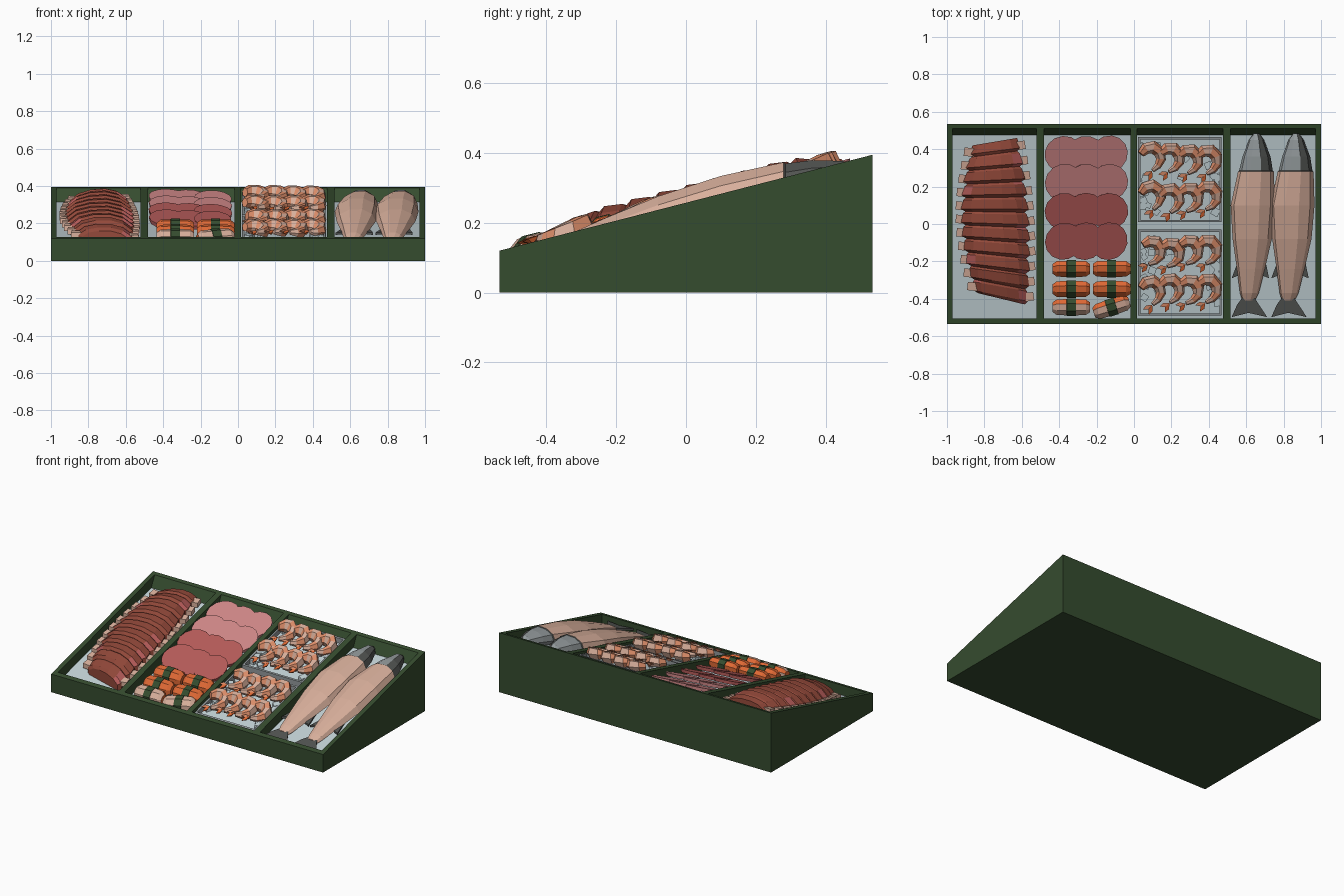
import bpy, bmesh, math, random
from mathutils import Vector, Matrix

if "Cube" in bpy.data.objects:
    bpy.data.objects.remove(bpy.data.objects["Cube"])
random.seed(4)

COLS = {
    "dark green": (0.036, 0.072, 0.028), "ice": (0.55, 0.65, 0.68),
    "rib red": (0.29, 0.066, 0.042), "ham pink": (0.62, 0.24, 0.24),
    "ham red": (0.46, 0.105, 0.10), "pale flesh": (0.69, 0.43, 0.33),
    "roll orange": (0.74, 0.14, 0.035), "prawn orange": (0.75, 0.28, 0.15),
    "silver grey": (0.29, 0.32, 0.33), "fin grey": (0.085, 0.09, 0.085)}
MATS = []
for n, c in COLS.items():
    m = bpy.data.materials.new(n)
    m.diffuse_color = (*c, 1)
    m.use_nodes = True
    m.node_tree.nodes["Principled BSDF"].inputs["Base Color"].default_value = m.diffuse_color
    MATS.append(m)
GREEN, ICE, RIB, PINK, RED, PALE, ORANGE, PRAWN, SILVER, FIN = range(10)
FLOOR = -0.065


def rim(y):
    """Height of the sloping top of the case."""
    return 0.2575 + 0.257 * y


def finish(name, bm, shear=True):
    """Everything is laid out flat (z = height over the rim), then sheared on to the slope."""
    bm.normal_update()
    bmesh.ops.recalc_face_normals(bm, faces=bm.faces)
    if shear:
        for v in bm.verts:
            v.co.z += rim(v.co.y)
    me = bpy.data.meshes.new(name)
    bm.to_mesh(me)
    bm.free()
    for m in MATS:
        me.materials.append(m)
    ob = bpy.data.objects.new(name, me)
    bpy.context.collection.objects.link(ob)
    return ob


def box(bm, loc, size, mat, rot=0, axis='Z'):
    M = Matrix.Translation(loc) @ Matrix.Rotation(rot, 4, axis) @ Matrix.Diagonal((*size, 1))
    r = bmesh.ops.create_cube(bm, size=1, matrix=M)
    for f in {f for v in r["verts"] for f in v.link_faces}:
        f.material_index = mat


def loft(bm, rings, rule):
    """Skin a list of rings; rule(segment, side) gives the colour."""
    vs = [[bm.verts.new(p) for p in r] for r in rings]
    k = len(rings[0])
    for i in range(len(vs) - 1):
        for j in range(k):
            q = (j + 1) % k
            f = bm.faces.new((vs[i][j], vs[i][q], vs[i + 1][q], vs[i + 1][j]))
            f.material_index = rule(i, j)
    bm.faces.new(vs[0]).material_index = rule(0, 0)
    bm.faces.new(vs[-1]).material_index = rule(len(vs) - 2, 0)


def plate(bm, pts, h0, h1, mat):
    """Thin flat outline."""
    lo = [bm.verts.new((x, y, h0)) for x, y in pts]
    hi = [bm.verts.new((x, y, h1)) for x, y in pts]
    fs = [bm.faces.new(lo), bm.faces.new(hi)]
    for i in range(len(pts)):
        j = (i + 1) % len(pts)
        fs.append(bm.faces.new((lo[i], lo[j], hi[j], hi[i])))
    for f in fs:
        f.material_index = mat


# --- wedge case with four sunken bays floored with ice
bm = bmesh.new()
xs = [-1, -.97, -.52, -.48, -.02, .015, .475, .515, .97, 1]
ys = [-.535, -.505, .51, .535]
P = lambda x, y, h=0: bm.verts.new((x, y, rim(y) + h))
B = lambda x, y: bm.verts.new((x, y, 0))
for i in range(9):
    for j in range(3):
        a, b, c, d = xs[i], xs[i + 1], ys[j], ys[j + 1]
        top = [P(a, c), P(b, c), P(b, d), P(a, d)]
        if j == 1 and i % 2:
            e = .475
            low = [P(a, c, FLOOR), P(b, c, FLOOR), P(b, e, FLOOR), P(a, e, FLOOR)]
            for k in range(4):
                n = (k + 1) % 4
                bm.faces.new((top[k], top[n], low[n], low[k]))
            bm.faces.new(low).material_index = ICE
        else:
            bm.faces.new(top)
y0, y1 = ys[0], ys[-1]
corners = [(-1, y0), (1, y0), (1, y1), (-1, y1)]
for k in range(4):
    p, q = corners[k], corners[(k + 1) % 4]
    bm.faces.new((B(*p), B(*q), P(*q), P(*p)))
bm.faces.new([B(*p) for p in reversed(corners)])
bmesh.ops.remove_doubles(bm, verts=bm.verts, dist=1e-5)
finish("display_case", bm, shear=False)

# --- rack of ribs: domed sections, stepped at every rib, with bone ends
bm = bmesh.new()
bones = bmesh.new()
rings = []
N = 11


def rib_frame(t):
    """Left x, right x, left y, right y along the rack (t = 0 front)."""
    bulge = math.sin(math.pi * (0.12 + 0.76 * t))
    return (-.83 - .10 * bulge + .02 * (1 - t), -.59 + .05 * bulge - .05 * t,
            -.37 + .79 * t, -.43 + .89 * t)


for i in range(N):
    for dt, s in ((0.0, .9), (.2, 1.03), (.85, .97)):
        t = (i + dt) / (N - 1 + .85)
        xl, xr, yl, yr = rib_frame(t)
        end = .7 + .3 * min(1, 6 * t, 6 * (1 - t))
        ring = []
        for k, hh in enumerate((0, .05, .088, .108, .112, .095, .058, 0)):
            u = (0, 0, .14, .36, .62, .84, 1, 1)[k]
            uu = .5 + (u - .5) * s
            ring.append((xl + (xr - xl) * uu, yl + (yr - yl) * u, FLOOR + hh * s * end))
        rings.append(ring)
    t = (i + .5) / N
    xl, xr, yl, yr = rib_frame(t)
    box(bones, (xl - .003, yl, -.03), (.06, .045, .03), PALE, -.1)
    box(bones, (xr + .003, yr, -.03), (.06, .045, .03), PALE, .15)
patch = {(i, j): RED for i in range(33) for j in (1, 5) if random.random() < .22}
loft(bm, rings, lambda i, j: patch.get((i, j), RIB))
finish("rib_rack", bm)
finish("rib_bones", bones)

# --- overlapping ham slices, each leaning on the row behind
for row, y in enumerate((.375, .225, .07, -.09)):
    bm = bmesh.new()
    for c, x in enumerate((-.375, -.26, -.135)):
        M = (Matrix.Translation((x, y, -.022 + .003 * row - .004 * c)) @ Matrix.Rotation(.17, 4, 'X')
             @ Matrix.Rotation(.06, 4, 'Y') @ Matrix.Rotation(random.random(), 4, 'Z')
             @ Matrix.Diagonal((1, .95, 1, 1)))
        bmesh.ops.create_cone(bm, cap_ends=True, segments=14, radius1=.1, radius2=.104,
                              depth=.022, matrix=M)
    for f in bm.faces:
        f.material_index = PINK if row < 2 else RED
    finish(f"ham_slices_{row + 1}", bm)

# --- rice rolls: pale base, orange topping, green band
bm = bmesh.new()
for row, y in enumerate((-.24, -.348, -.445)):
    for x in (-.335, -.12):
        tilt = .3 if row == 2 and x > -.2 else 0
        R = Matrix.Translation((x, y, -.02)) @ Matrix.Rotation(tilt, 4, 'Z')
        rings = []
        for u, s in ((-.1, .6), (-.078, .95), (-.025, 1), (-.024, 1.07), (.024, 1.07),
                     (.025, 1), (.078, .95), (.1, .6)):
            rings.append([R @ Vector((u, .047 * s * math.cos(a), .045 * s * math.sin(a)))
                          for a in [math.pi * (k + .5) / 4 for k in range(8)]])

        def rule(i, j, row=row):
            if i in (2, 3, 4):
                return GREEN
            if row == 2:
                return ORANGE if j == 0 else PALE
            return ORANGE if j in (7, 0, 1, 2, 3) else PALE
        loft(bm, rings, rule)
finish("rice_rolls", bm)

# --- two prawn trays with ice cubes and curled prawns
PATH = [(-.058, .03, .020), (-.03, .055, .031), (.012, .058, .035), (.042, .028, .033),
        (.046, -.012, .027), (.024, -.045, .019), (-.008, -.066, .011)]
for n, (ya, yb) in enumerate(((-.49, -.03), (.01, .465))):
    tray, ice, prawns = bmesh.new(), bmesh.new(), bmesh.new()
    xa, xb, ym = .022, .468, (ya + yb) / 2
    box(tray, (.245, ym, -.052), (xb - xa, yb - ya, .012), ICE)
    for x in (xa + .006, xb - .006):
        box(tray, (x, ym, -.035), (.012, yb - ya, .045), SILVER)
    for y in (ya + .006, yb - .006):
        box(tray, (.245, y, -.035), (xb - xa, .012, .045), SILVER)
    for k in range(30):
        x, y = random.uniform(.05, .44), random.uniform(ya + .04, yb - .04)
        if k % 3:
            x = random.choice((.055, .435)) + random.uniform(-.012, .012)
        s = random.uniform(.028, .042)
        box(ice, (x, y, -.035), (s, s, s), ICE, random.random() * 3, random.choice(((0, 0, 1), (1, 1, 1), (.3, 0, 1))) and 'Z')
    for r in range(2):
        for c in range(4):
            ox, oy = .098 + .1 * c, ym + (.105 if r else -.1) + random.uniform(-.01, .01)
            R = (Matrix.Translation((ox, oy, .003)) @ Matrix.Rotation(random.uniform(-.25, .2), 4, 'Z')
                 @ Matrix.Rotation(.15, 4, 'Y'))
            rings = []
            for i, (px, py, rad) in enumerate(PATH):
                a, b = PATH[max(i - 1, 0)], PATH[min(i + 1, 6)]
                d = Vector((b[0] - a[0], b[1] - a[1], 0)).normalized()
                side = Vector((-d.y, d.x, 0))
                rings.append([R @ (Vector((px, py, 0)) + side * rad * math.cos(t)
                                   + Vector((0, 0, rad * 1.25 * math.sin(t))))
                              for t in [math.tau * k / 6 for k in range(6)]])
            loft(prawns, rings, lambda i, j: PALE if i % 2 else PRAWN)
            # tail fan
            for ang in (-.35, .45):
                T = R @ Matrix.Translation((-.012, -.068, 0)) @ Matrix.Rotation(ang - .9, 4, 'Z')
                vs = [prawns.verts.new(T @ Vector(p)) for p in
                      ((0, 0, .01), (.012, -.03, .008), (0, -.055, 0), (-.012, -.03, .008), (0, -.02, -.012))]
                for q in ((0, 1, 2, 3), (0, 4, 1), (1, 4, 2), (2, 4, 3), (3, 4, 0)):
                    prawns.faces.new([vs[k] for k in q]).material_index = ORANGE if ang > 0 else PRAWN
    finish(f"prawn_tray_{n + 1}", tray)
    finish(f"ice_cubes_{n + 1}", ice)
    finish(f"prawns_{n + 1}", prawns)

# --- two whole fish: (y, centre x, half width, top height)
SECT = [(.485, .655, .014, .035), (.45, .655, .04, .065), (.36, .655, .075, .09),
        (.285, .652, .09, .1), (.28, .652, .096, .105), (.1, .635, .118, .112),
        (-.08, .632, .105, .1), (-.24, .625, .075, .075), (-.37, .617, .05, .05),
        (-.41, .612, .034, .035)]
for n, dx in enumerate((0, .212)):
    bm = bmesh.new()
    rings = []
    for y, cx, w, h in SECT:
        rings.append([(cx + dx + w * u, y, FLOOR + .004 + h * v) for u, v in
                      ((-.6, 0), (-1, .35), (-.85, .72), (-.35, .97), (.3, 1), (.8, .75), (1, .35), (.6, 0))])
    loft(bm, rings, lambda i, j: PALE if i > 3 else (FIN if j in (4, 5, 6) or i == 3 else SILVER))
    finish(f"fish_{n + 1}", bm)
    # fins
    bm = bmesh.new()
    X = .612 + dx
    plate(bm, [(X - .03, -.39), (X + .03, -.39), (X + .055, -.43), (X + .1, -.498), (X, -.475),
               (X - .09, -.498), (X - .06, -.43)], -.045, -.03, FIN)
    for s in (-1, 1):
        plate(bm, [(X + .02 + s * .065, -.17), (X + .01 + s * .1, -.29), (X + .01 + s * .05, -.27)],
              -.045, -.033, FIN)
    finish(f"fish_fins_{n + 1}", bm)
